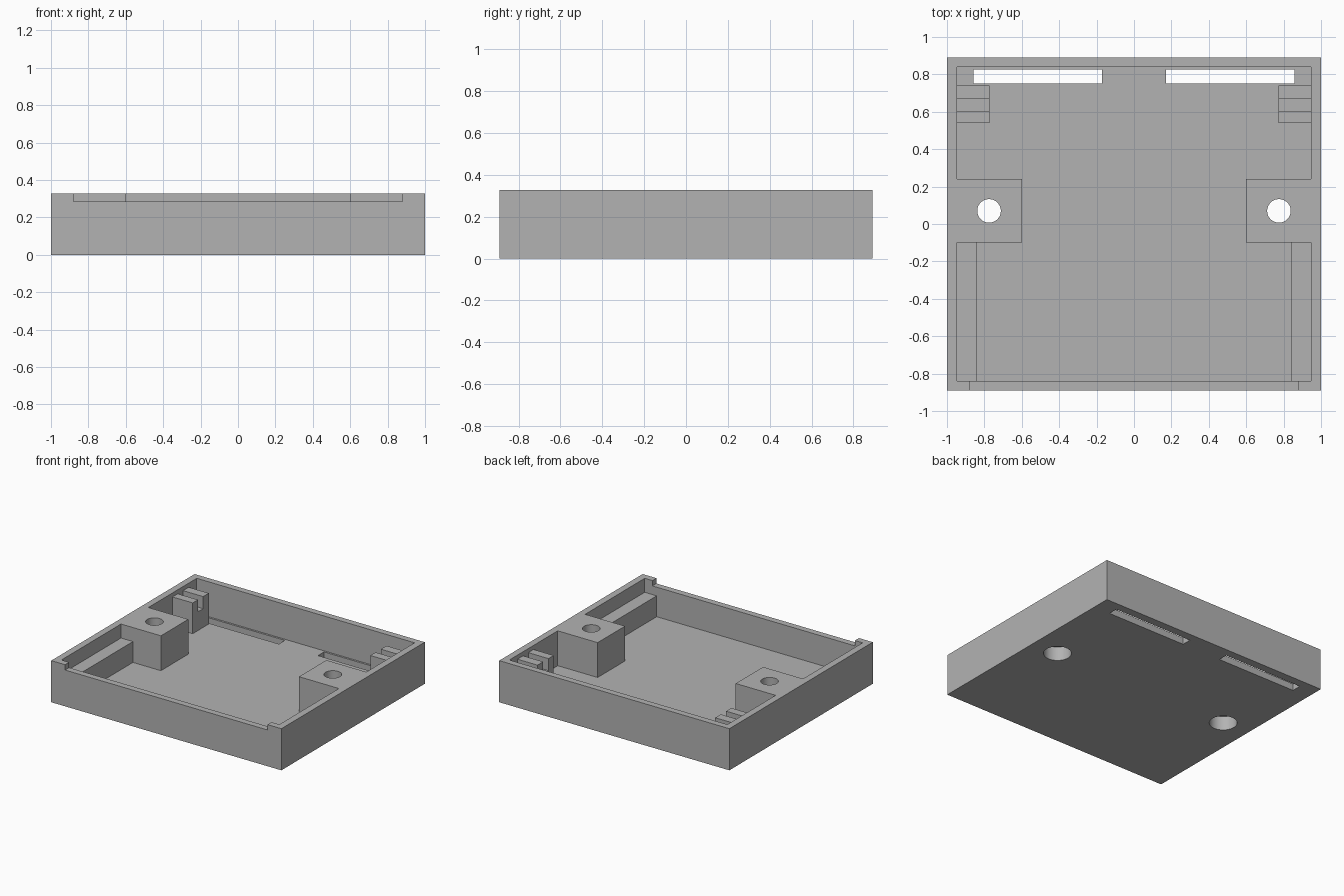
import bpy
import bmesh
import math

if "Cube" in bpy.data.objects:
    bpy.data.objects.remove(bpy.data.objects["Cube"], do_unlink=True)

HEIGHT, FLOOR = 0.327, 0.053
BACK, INNER_X, INNER_Y = 0.89, 0.947, 0.84
HOLE_X, HOLE_Y = 0.775, 0.07

grey = bpy.data.materials.new("grey plastic")
grey.use_nodes = True
colour = (0.45, 0.45, 0.45, 1)
grey.diffuse_color = colour
grey.node_tree.nodes["Principled BSDF"].inputs["Base Color"].default_value = colour


def prism(name, outline, z0, z1):
    """Extrude a counter-clockwise outline from z0 to z1."""
    bm = bmesh.new()
    base = bm.faces.new([bm.verts.new((x, y, z0)) for x, y in outline])
    top = bmesh.ops.extrude_face_region(bm, geom=[base])
    verts = [v for v in top["geom"] if isinstance(v, bmesh.types.BMVert)]
    bmesh.ops.translate(bm, verts=verts, vec=(0, 0, z1 - z0))
    bmesh.ops.recalc_face_normals(bm, faces=bm.faces)
    mesh = bpy.data.meshes.new(name)
    bm.to_mesh(mesh)
    bm.free()
    mesh.materials.append(grey)
    obj = bpy.data.objects.new(name, mesh)
    bpy.context.collection.objects.link(obj)
    return obj


def box(name, x0, x1, y0, y1, z0, z1):
    return prism(name, [(x0, y0), (x1, y0), (x1, y1), (x0, y1)], z0, z1)


def cylinder(name, x, y, radius, z0, z1, sides=48):
    angles = [math.tau * i / sides for i in range(sides)]
    return prism(name, [(x + radius * math.cos(a), y + radius * math.sin(a))
                        for a in angles], z0, z1)


def cut(target, cutter):
    cutter.hide_render = True
    mod = target.modifiers.new("cut", "BOOLEAN")
    mod.operation = "DIFFERENCE"
    mod.solver = "EXACT"
    mod.object = cutter
    bpy.context.view_layer.objects.active = target
    bpy.ops.object.modifier_apply(modifier=mod.name)
    bpy.data.objects.remove(cutter, do_unlink=True)


# Tray body, hollowed around the two screw bosses
tray = box("tray", -1, 1, -BACK, BACK, 0, HEIGHT)
half = [(INNER_X, -INNER_Y), (INNER_X, -0.1), (0.6, -0.1),
        (0.6, 0.24), (INNER_X, 0.24), (INNER_X, INNER_Y)]
outline = half + [(-x, y) for x, y in reversed(half)]
cut(tray, prism("cavity_cutter", outline, FLOOR, 0.5))

# Shallow notch along the front wall
cut(tray, box("notch_cutter", -0.88, 0.88, -1, -INNER_Y + 0.001, 0.285, 0.5))

# Floor slots and counterbored screw holes
for side in (-1, 1):
    x0, x1 = sorted((side * 0.17, side * 0.858))
    cut(tray, box("slot_cutter", x0, x1, 0.75, 0.825, -0.1, 0.1))
    x = side * HOLE_X
    cut(tray, cylinder("hole_cutter", x, HOLE_Y, 0.063, -0.1, 0.5))
    cut(tray, cylinder("counterbore_cutter", x, HOLE_Y, 0.1, -0.1, 0.11))

# Side ledges and slotted clips, sunk slightly into the walls and floor
for side, label in ((1, "left"), (-1, "right")):
    sink = 0.01
    x0, x1 = sorted((side * 0.843, side * (INNER_X + sink)))
    box(label + "_ledge", x0, x1, -INNER_Y - sink, -0.1 + sink,
        FLOOR - sink, 0.217)
    x0, x1 = sorted((side * 0.772, side * (INNER_X + sink)))
    clip = box(label + "_clip", x0, x1, 0.54, 0.74, FLOOR - sink, 0.295)
    cut(clip, box("clip_cutter", x0 - 0.1, x1 + 0.1, 0.605, 0.67, 0.2, 0.5))

# Round only the hole walls; keep all corners sharp
bpy.ops.object.select_all(action="DESELECT")
tray.select_set(True)
bpy.context.view_layer.objects.active = tray
bpy.ops.object.shade_smooth_by_angle(angle=math.radians(30))
